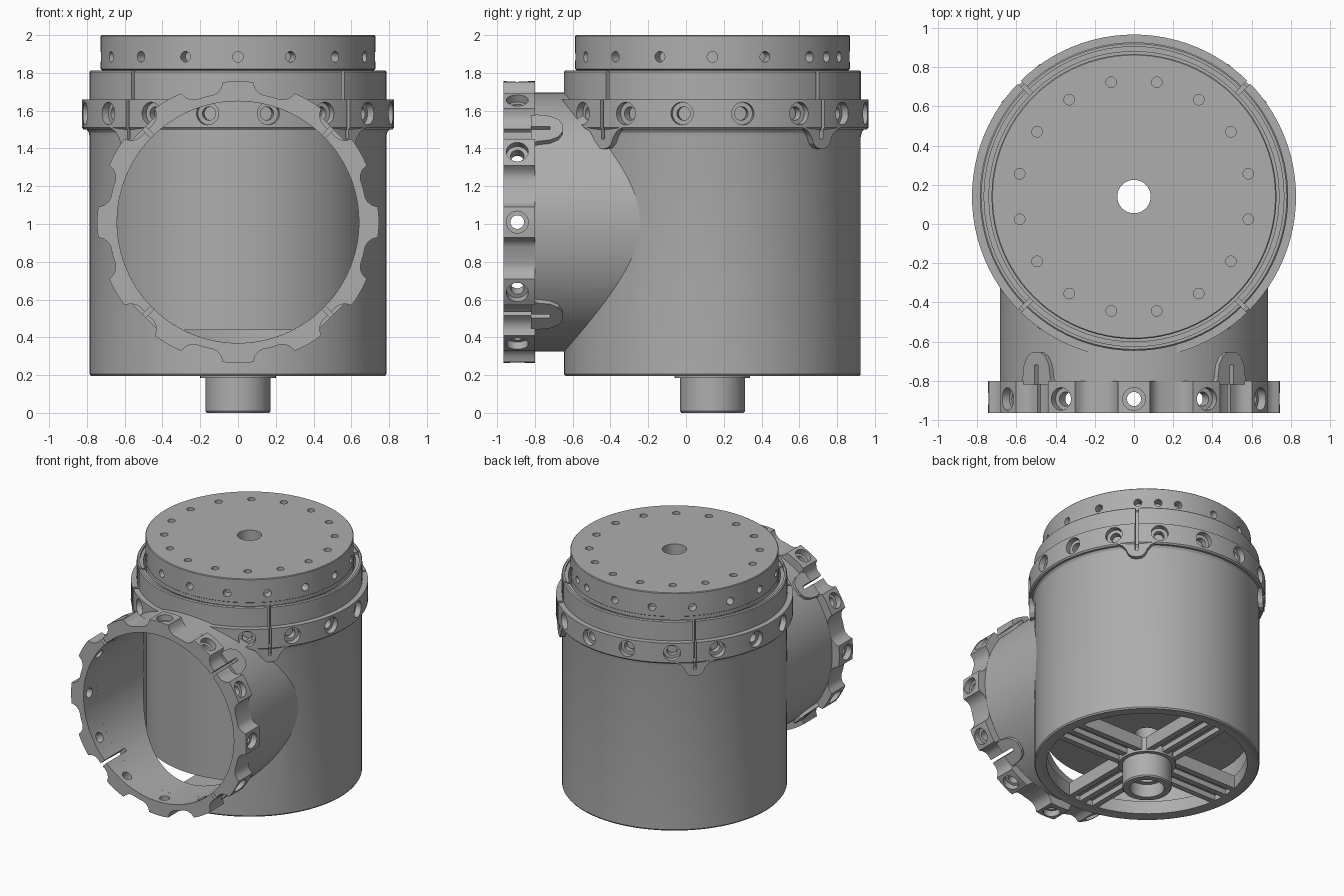
import bpy, bmesh, math
from mathutils import Matrix

if "Cube" in bpy.data.objects:
    bpy.data.objects.remove(bpy.data.objects["Cube"])

grey = bpy.data.materials.new("machined grey")
grey.diffuse_color = (0.42, 0.42, 0.42, 1)
grey.use_nodes = True
grey.node_tree.nodes["Principled BSDF"].inputs["Base Color"].default_value = grey.diffuse_color

# Working frames: upright body axis, and side outlet axis (local z points to the front)
BODY = Matrix.Translation((0, 0.14, 0))
OUT = Matrix.Translation((0, 0, 1.01)) @ Matrix.Rotation(math.pi / 2, 4, 'X')


def finish(name, bm):
    bmesh.ops.recalc_face_normals(bm, faces=bm.faces[:])
    me = bpy.data.meshes.new(name)
    bm.to_mesh(me)
    bm.free()
    me.materials.append(grey)
    ob = bpy.data.objects.new(name, me)
    bpy.context.collection.objects.link(ob)
    return ob


def lathe(name, profile, frame=BODY, n=96):
    """Spin a closed (radius, height) loop around the frame's z axis."""
    bm = bmesh.new()
    rows = []
    for i in range(n):
        a = 2 * math.pi * i / n
        rows.append([bm.verts.new(frame @ Matrix.Rotation(a, 4, 'Z') @ Matrix.Translation((r, 0, z)).to_translation())
                     for r, z in profile])
    m = len(profile)
    for i in range(n):
        p, q = rows[i], rows[(i + 1) % n]
        for j in range(m):
            k = (j + 1) % m
            bm.faces.new((p[j], q[j], q[k], p[k]))
    return finish(name, bm)


def tube(name, r0, r1, z0, z1, frame=BODY):
    return lathe(name, [(r0, z0), (r1, z0), (r1, z1), (r0, z1)], frame)


def rod(name, r, z0, z1, frame=BODY, n=96):
    bm = bmesh.new()
    bmesh.ops.create_cone(bm, cap_ends=True, segments=n, radius1=r, radius2=r, depth=z1 - z0,
                          matrix=frame @ Matrix.Translation((0, 0, (z0 + z1) / 2)))
    return finish(name, bm)


def radial_rods(angles, r, a, b, z, frame):
    bm = bmesh.new()
    for d in angles:
        m = (frame @ Matrix.Rotation(math.radians(d), 4, 'Z') @ Matrix.Translation(((a + b) / 2, 0, z))
             @ Matrix.Rotation(math.pi / 2, 4, 'Y'))
        bmesh.ops.create_cone(bm, cap_ends=True, segments=24, radius1=r, radius2=r, depth=b - a, matrix=m)
    return finish("hole_cutter", bm)


def radial_prisms(name, angles, outline, a, b, frame):
    """Extrude a (tangent, height) outline radially from a to b at each angle."""
    bm = bmesh.new()
    for d in angles:
        m = frame @ Matrix.Rotation(math.radians(d), 4, 'Z')
        lo = [bm.verts.new(m @ Matrix.Translation((a, t, z)).to_translation()) for t, z in outline]
        hi = [bm.verts.new(m @ Matrix.Translation((b, t, z)).to_translation()) for t, z in outline]
        bm.faces.new(lo)
        bm.faces.new(hi)
        for i in range(len(lo)):
            j = (i + 1) % len(lo)
            bm.faces.new((lo[i], lo[j], hi[j], hi[i]))
    return finish(name, bm)


def rect(w, z0, z1):
    return [(-w, z0), (w, z0), (w, z1), (-w, z1)]


def cut(objs, cutter):
    for ob in objs:
        mod = ob.modifiers.new("cut", 'BOOLEAN')
        mod.operation = 'DIFFERENCE'
        mod.solver = 'EXACT'
        mod.object = cutter
        bpy.context.view_layer.objects.active = ob
        bpy.ops.object.modifier_apply(modifier=mod.name)
    bpy.data.objects.remove(cutter)


DIAG = [45, 135, 225, 315]
SIXTEEN = [22.5 * i for i in range(16)]
OFFSET = [a + 11.25 for a in SIXTEEN]
TWELVE = [30 * i for i in range(12)]

# Main housing shell with the outlet opening
shell = lathe("housing_shell", [(0.74, 0.2), (0.778, 0.195), (0.785, 0.205), (0.785, 1.46),
                                (0.79, 1.485), (0.805, 1.505), (0.74, 1.505)])
cut([shell], rod("bore_cutter", 0.64, 0.0, 1.2, OUT))

# Clamp ring, collar and its lugs
ring = lathe("clamp_ring", [(0.74, 1.5), (0.818, 1.5), (0.827, 1.51), (0.827, 1.66), (0.787, 1.66),
                            (0.787, 1.805), (0.78, 1.812), (0.765, 1.812), (0.765, 1.80), (0.74, 1.80)])
lug = [(-0.14, 1.51), (-0.10, 1.49), (-0.075, 1.46), (-0.06, 1.425), (-0.035, 1.403), (0, 1.397)]
lug += [(-t, z) for t, z in lug[-2::-1]]
lugs = radial_prisms("clamp_lugs", DIAG, lug, 0.75, 0.818, BODY)
cut([ring], radial_rods(OFFSET, 0.06, 0.785, 0.9, 1.585, BODY))
cut([ring], radial_rods(OFFSET, 0.036, 0.70, 0.9, 1.585, BODY))
cut([ring, lugs], radial_prisms("slit_cutter", DIAG, rect(0.011, 1.45, 1.9), 0.7, 0.9, BODY))

# Inner drum with rotating cap
drum = lathe("inner_drum_and_cap", [(0.085, 0.44), (0.72, 0.44), (0.72, 1.815), (0.727, 1.82),
                                    (0.727, 1.995), (0.722, 2.0), (0.085, 2.0)])
cut([drum], radial_rods(SIXTEEN + [56.25], 0.028, 0.66, 0.8, 1.885, BODY))
bm = bmesh.new()
for d in OFFSET:
    bmesh.ops.create_cone(bm, cap_ends=True, segments=20, radius1=0.027, radius2=0.027, depth=0.1,
                          matrix=BODY @ Matrix.Rotation(math.radians(d), 4, 'Z') @ Matrix.Translation((0.595, 0, 2.0)))
cut([drum], finish("top_hole_cutter", bm))

# Outlet pipe, trimmed to the housing
pipe = tube("outlet_pipe", 0.64, 0.685, 0.05, 0.805, OUT)
cut([pipe], rod("trim_cutter", 0.742, -1, 3))

# Castellated outlet flange
tooth = [(-15, 0.686), (-11, 0.686), (-9, 0.694), (-7.2, 0.715), (-6.2, 0.745), (-3, 0.746), (0, 0.746),
         (3, 0.746), (6.2, 0.745), (7.2, 0.715), (9, 0.694), (11, 0.686)]
bm = bmesh.new()
cols = []
for base in TWELVE:
    for off, r in tooth:
        m = OUT @ Matrix.Rotation(math.radians(base + off), 4, 'Z')
        cols.append([bm.verts.new(m @ Matrix.Translation((q, 0, z)).to_translation())
                     for q, z in ((0.64, 0.8), (r, 0.8), (r, 0.965), (0.64, 0.965))])
for i, p in enumerate(cols):
    q = cols[(i + 1) % len(cols)]
    for j in range(4):
        k = (j + 1) % 4
        bm.faces.new((p[j], q[j], q[k], p[k]))
flange = finish("outlet_flange", bm)
cut([flange], radial_rods(TWELVE, 0.058, 0.70, 0.8, 0.893, OUT))
cut([flange], radial_rods(TWELVE, 0.036, 0.58, 0.8, 0.893, OUT))

# Outlet lugs behind the flange, with clamp slits
olug = [(-0.12, 0.82), (-0.10, 0.79), (-0.09, 0.72), (-0.065, 0.675), (-0.03, 0.655)]
olug += [(-t, z) for t, z in olug[::-1]]
olugs = radial_prisms("outlet_lugs", DIAG, olug, 0.66, 0.705, OUT)
cut([flange, pipe, olugs], radial_prisms("slit_cutter", DIAG, rect(0.012, 0.72, 1.1), 0.55, 0.8, OUT))

# Bottom rim, ribbed cross and hub
tube("bottom_rim", 0.70, 0.75, 0.2, 0.30)
AXES = [0, 90, 180, 270]
radial_prisms("cross_plates", AXES, rect(0.13, 0.24, 0.30), 0.13, 0.72, BODY)
for i, t in enumerate((-0.108, 0, 0.108)):
    radial_prisms("cross_rib_%d" % (i + 1), AXES,
                  [(t - 0.022, 0.2), (t + 0.022, 0.2), (t + 0.022, 0.25), (t - 0.022, 0.25)], 0.15, 0.72, BODY)
lathe("bottom_hub", [(0.085, 0.30), (0.085, 0.1), (0.12, 0.1), (0.12, 0.0), (0.165, 0.0), (0.172, 0.01),
                     (0.172, 0.185), (0.20, 0.185), (0.20, 0.30)])

# Smooth shading with crisp edges
bpy.ops.object.select_all(action='DESELECT')
for ob in bpy.context.collection.objects:
    ob.select_set(True)
    bpy.context.view_layer.objects.active = ob
bpy.ops.object.shade_smooth_by_angle(angle=math.radians(25))
